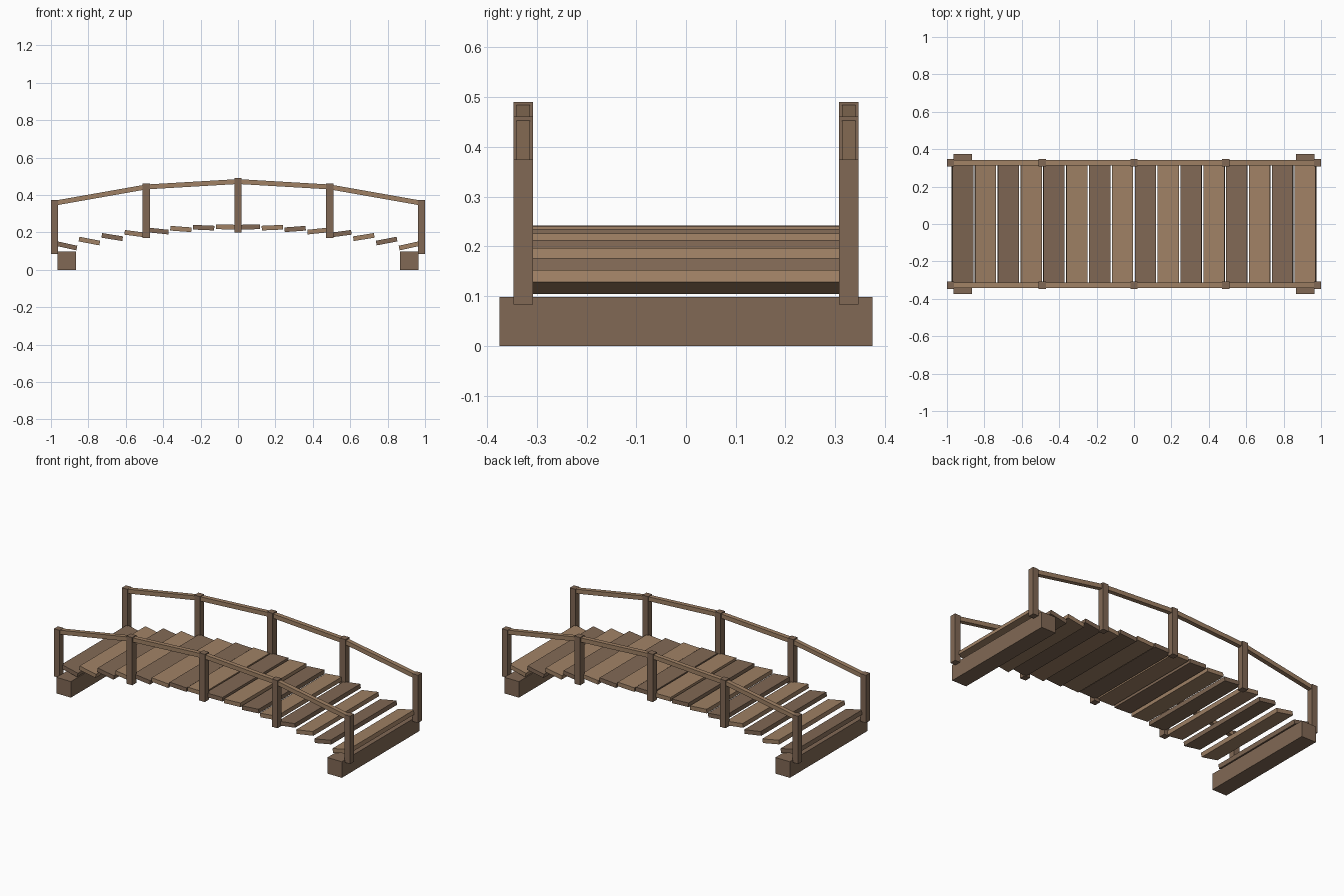
import bpy
from math import atan, atan2, hypot

if "Cube" in bpy.data.objects:
    bpy.data.objects.remove(bpy.data.objects["Cube"])

ARCH = 0.12  # parabola drop of the bridge curve: z = top - ARCH * x^2


def material(name, color):
    m = bpy.data.materials.new(name)
    m.diffuse_color = (*color, 1)
    m.use_nodes = True
    m.node_tree.nodes["Principled BSDF"].inputs["Base Color"].default_value = m.diffuse_color
    return m


dark = material("dark_wood", (0.22, 0.14, 0.09))
light = material("light_wood", (0.35, 0.22, 0.13))


def box(name, center, size, mat, tilt=0.0):
    bpy.ops.mesh.primitive_cube_add(size=1, location=center)
    o = bpy.context.object
    o.name = name
    o.scale = size
    o.rotation_euler[1] = tilt
    o.data.materials.append(mat)
    return o


# Foundation beams at both ends
for sx in (-1, 1):
    box("foundation_beam", (sx * 0.915, 0, 0.049), (0.098, 0.75, 0.098), dark)

# Deck planks, each tipped up toward its outer edge
PLANKS = 16
for i in range(PLANKS):
    x = -0.917 + i * 1.834 / (PLANKS - 1)
    z = 0.2295 - ARCH * x * x
    box("deck_plank", (x, 0, z), (0.113, 0.634, 0.025),
        light if i % 2 else dark, -atan(2 * ARCH * x))

# Railing posts and handrail segments on both sides
post_x = [-0.981, -0.4905, 0, 0.4905, 0.981]
for sy in (-1, 1):
    y = sy * 0.3275
    tops = [(x, 0.49 - ARCH * x * x) for x in post_x]
    for x, top in tops:
        box("railing_post", (x, y, top - 0.1455), (0.038, 0.039, 0.291), dark)
    for (x0, z0), (x1, z1) in zip(tops, tops[1:]):
        box("handrail", ((x0 + x1) / 2, y, (z0 + z1) / 2 - 0.018),
            (hypot(x1 - x0, z1 - z0), 0.027, 0.026), light,
            -atan2(z1 - z0, x1 - x0))
